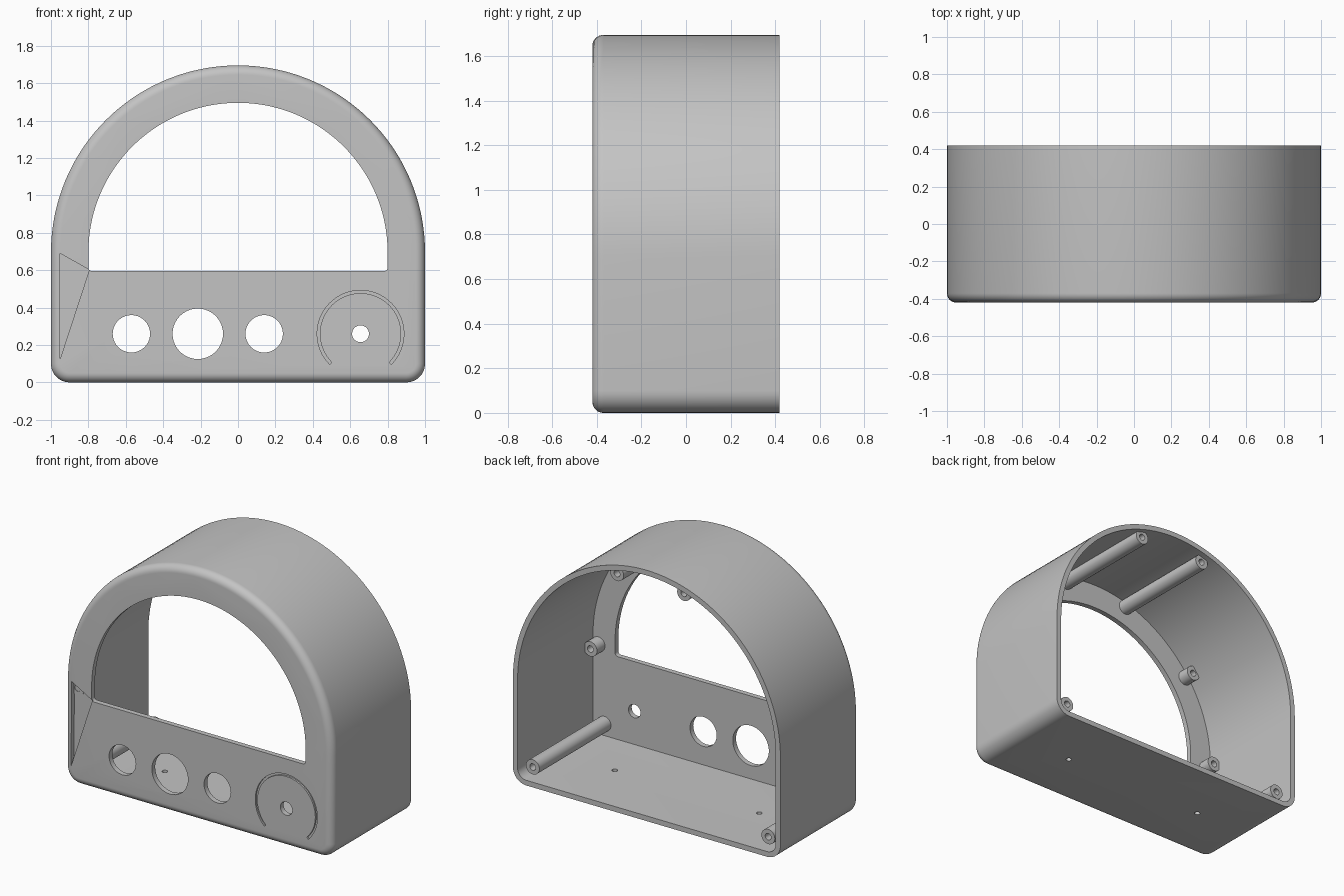
import bpy, bmesh
from math import sin, cos, pi, radians

if "Cube" in bpy.data.objects:
    bpy.data.objects.remove(bpy.data.objects["Cube"], do_unlink=True)

FRONT, BACK = -0.42, 0.42
WALL, FILLET = 0.035, 0.05
ARCH_Z = 0.695

grey = bpy.data.materials.new("plain_grey")
grey.use_nodes = True
colour = (0.55, 0.55, 0.55, 1)
grey.diffuse_color = colour
grey.node_tree.nodes["Principled BSDF"].inputs["Base Color"].default_value = colour


def skin(name, rings, caps=True):
    """Bridge rings of equal length; cap the ends or close the loop."""
    bm = bmesh.new()
    loops = [[bm.verts.new(p) for p in ring] for ring in rings]
    pairs = list(zip(loops, loops[1:]))
    if caps:
        bm.faces.new(loops[0])
        bm.faces.new(loops[-1])
    else:
        pairs.append((loops[-1], loops[0]))
    for a, b in pairs:
        for i in range(len(a)):
            j = (i + 1) % len(a)
            bm.faces.new((a[i], a[j], b[j], b[i]))
    bmesh.ops.recalc_face_normals(bm, faces=bm.faces)
    mesh = bpy.data.meshes.new(name)
    bm.to_mesh(mesh)
    bm.free()
    mesh.materials.append(grey)
    ob = bpy.data.objects.new(name, mesh)
    bpy.context.collection.objects.link(ob)
    return ob


def arc(cx, cz, r, start, end, steps):
    turn = [radians(start + (end - start) * i / steps) for i in range(steps + 1)]
    return [(cx + r * cos(t), cz + r * sin(t)) for t in turn]


def circle(cx, cz, r, steps=40):
    return arc(cx, cz, r, 0, 360, steps)[:-1]


def dome(half, bottom, corner, inset=0.0):
    """Half-round top on a straight base with rounded lower corners."""
    r = max(corner - inset, 0.005)
    x, z = half - inset - r, bottom + inset + r
    return (arc(0, ARCH_Z, half - inset, 0, 180, 72)
            + arc(-x, z, r, 180, 270, 8) + arc(x, z, r, 270, 360, 8))


def at_y(points, y):
    return [(x, y, z) for x, z in points]


def prism(name, points, y0, y1):
    return skin(name, [at_y(points, y0), at_y(points, y1)])


def smooth(ob):
    bpy.ops.object.select_all(action="DESELECT")
    ob.select_set(True)
    bpy.context.view_layer.objects.active = ob
    bpy.ops.object.shade_smooth_by_angle(angle=radians(30))


# Housing: rounded front edge, open back, thin wall
rings = []
for i in range(9):
    t = i / 8 * pi / 2
    rings.append(at_y(dome(1, 0, 0.1, FILLET * (1 - sin(t))),
                      FRONT + FILLET * (1 - cos(t))))
inner = dome(1, 0, 0.1, WALL)
rings += [at_y(dome(1, 0, 0.1), BACK), at_y(inner, BACK), at_y(inner, FRONT + WALL)]
housing = skin("housing", rings)

# Cutters through the front panel: window and round holes
cutters = [prism("window_cutter", dome(0.8, 0.595, 0.02), -0.6, -0.3)]
for x, r in ((-0.57, 0.1), (-0.215, 0.135), (0.14, 0.1), (0.655, 0.045)):
    cutters.append(prism("hole_cutter", circle(x, 0.26, r), -0.6, -0.3))

# Shallow dial groove around the smallest hole
groove = (arc(0.655, 0.26, 0.232, -45, 225, 48)
          + arc(0.655, 0.26, 0.217, 225, -45, 48))
cutters.append(prism("groove_cutter", groove, -0.6, FRONT + 0.012))

# Three-sided recess beside the window
recess = [(-0.952, 0.69), (-0.953, 0.12), (-0.795, 0.602)]
cutters.append(prism("recess_cutter", recess, -0.6, FRONT + WALL - 0.003))

# Two small holes in the floor
for x in (-0.54, 0.54):
    ring = circle(x, -0.01, 0.018, 20)
    cutters.append(skin("floor_hole_cutter",
                        [[(a, b, z) for a, b in ring] for z in (-0.1, 0.1)]))

for cutter in cutters:
    cutter.hide_render = True
    mod = housing.modifiers.new("cut", "BOOLEAN")
    mod.operation = "DIFFERENCE"
    mod.solver = "EXACT"
    mod.object = cutter
graph = bpy.context.evaluated_depsgraph_get()
cut_mesh = bpy.data.meshes.new_from_object(housing.evaluated_get(graph))
housing.modifiers.clear()
housing.data = cut_mesh
for cutter in cutters:
    bpy.data.objects.remove(cutter, do_unlink=True)
smooth(housing)

# Hollow screw posts, long ones to the back and short ones on the panel
posts = (("upper_long_post", 0.25, 1.59, 0.38),
         ("lower_long_post", 0.88, 0.115, 0.38),
         ("upper_short_post", 0.75, 1.25, -0.3),
         ("side_short_post", 0.925, 0.64, -0.3))
start = FRONT + WALL - 0.007
for name, x, z, end in posts:
    for side, sign in (("left", 1), ("right", -1)):
        outer = circle(sign * x, z, 0.05, 32)
        bore = circle(sign * x, z, 0.022, 32)
        post = skin(f"{name}_{side}",
                    [at_y(outer, start), at_y(outer, end),
                     at_y(bore, end), at_y(bore, start)], caps=False)
        smooth(post)
